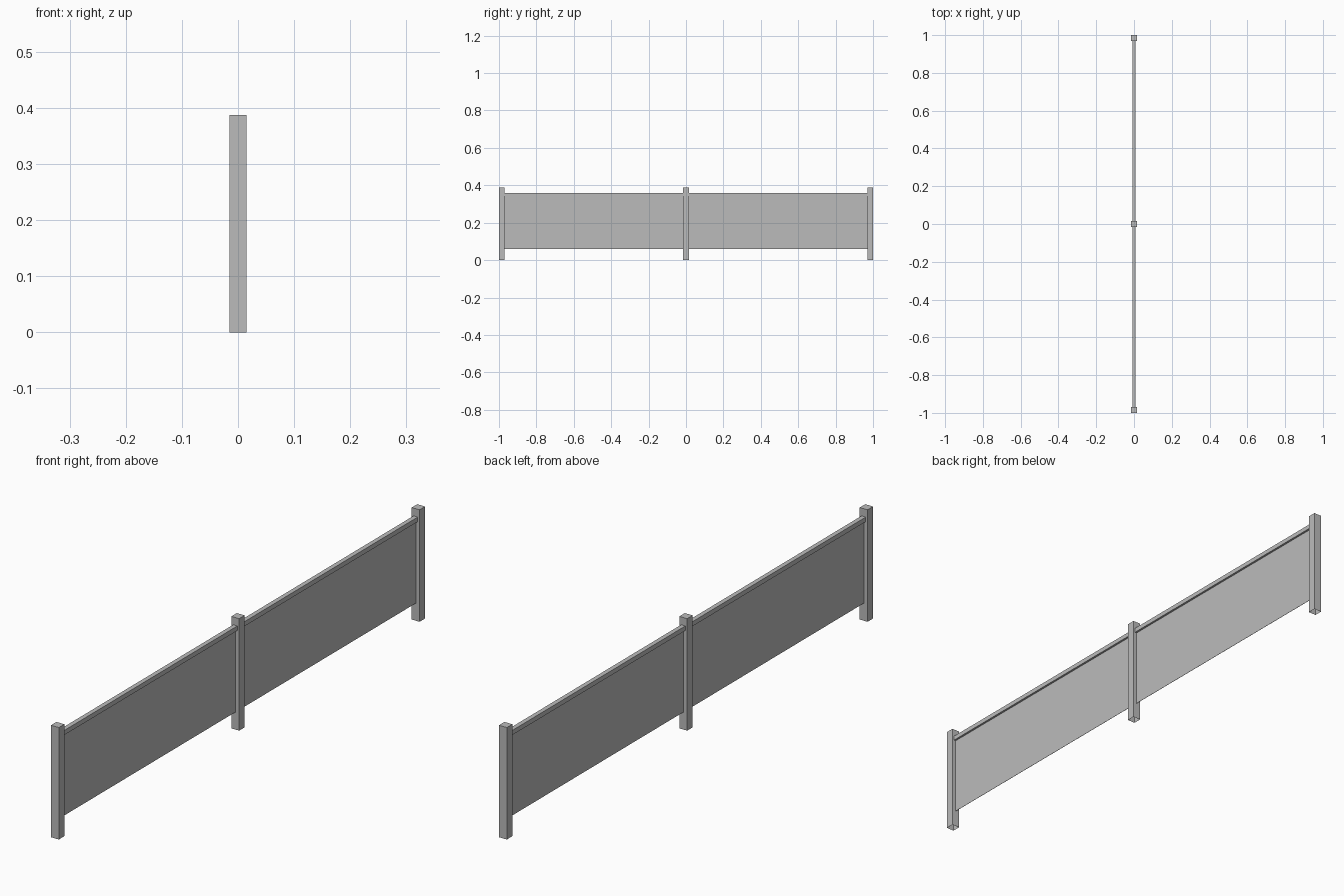
import bpy
import bmesh

cube = bpy.data.objects.get("Cube")
if cube:
    bpy.data.objects.remove(cube, do_unlink=True)

grey = bpy.data.materials.new("plain_grey")
grey.use_nodes = True
colour = (0.5, 0.5, 0.5, 1)
grey.diffuse_color = colour
grey.node_tree.nodes["Principled BSDF"].inputs["Base Color"].default_value = colour

POST = 0.03       # post width
HEIGHT = 0.387    # post height
RAIL = 0.016      # rail width and height
TOP = 0.36        # top of rail and panel
BOTTOM = 0.06     # lower edge of panel


def box(name, low, high, open_sides=()):
    """Box between two corners, leaving out faces whose normal is listed."""
    bm = bmesh.new()
    bmesh.ops.create_cube(bm, size=1)
    bm.normal_update()
    skipped = [f for f in bm.faces
               if tuple(round(c) for c in f.normal) in open_sides]
    bmesh.ops.delete(bm, geom=skipped, context="FACES")
    for v in bm.verts:
        v.co = [(a + b) / 2 + c * (b - a) for a, b, c in zip(low, high, v.co)]
    mesh = bpy.data.meshes.new(name)
    bm.to_mesh(mesh)
    bm.free()
    mesh.materials.append(grey)
    obj = bpy.data.objects.new(name, mesh)
    bpy.context.collection.objects.link(obj)
    return obj


# Square posts, open underneath
half = POST / 2
end = 1 - half
for name, y in (("front_post", -end), ("middle_post", 0), ("back_post", end)):
    box(name, (-half, y - half, 0), (half, y + half, HEIGHT), [(0, 0, -1)])

# Thin panel and top rail in each bay
ends = [(0, -1, 0), (0, 1, 0)]
for side, y0, y1 in (("front", -end + half, -half), ("back", half, end - half)):
    box(side + "_panel", (-0.0005, y0, BOTTOM), (0.0005, y1, TOP - RAIL), [(0, 0, 1)] + ends)
    box(side + "_rail", (-RAIL / 2, y0, TOP - RAIL), (RAIL / 2, y1, TOP), ends)
